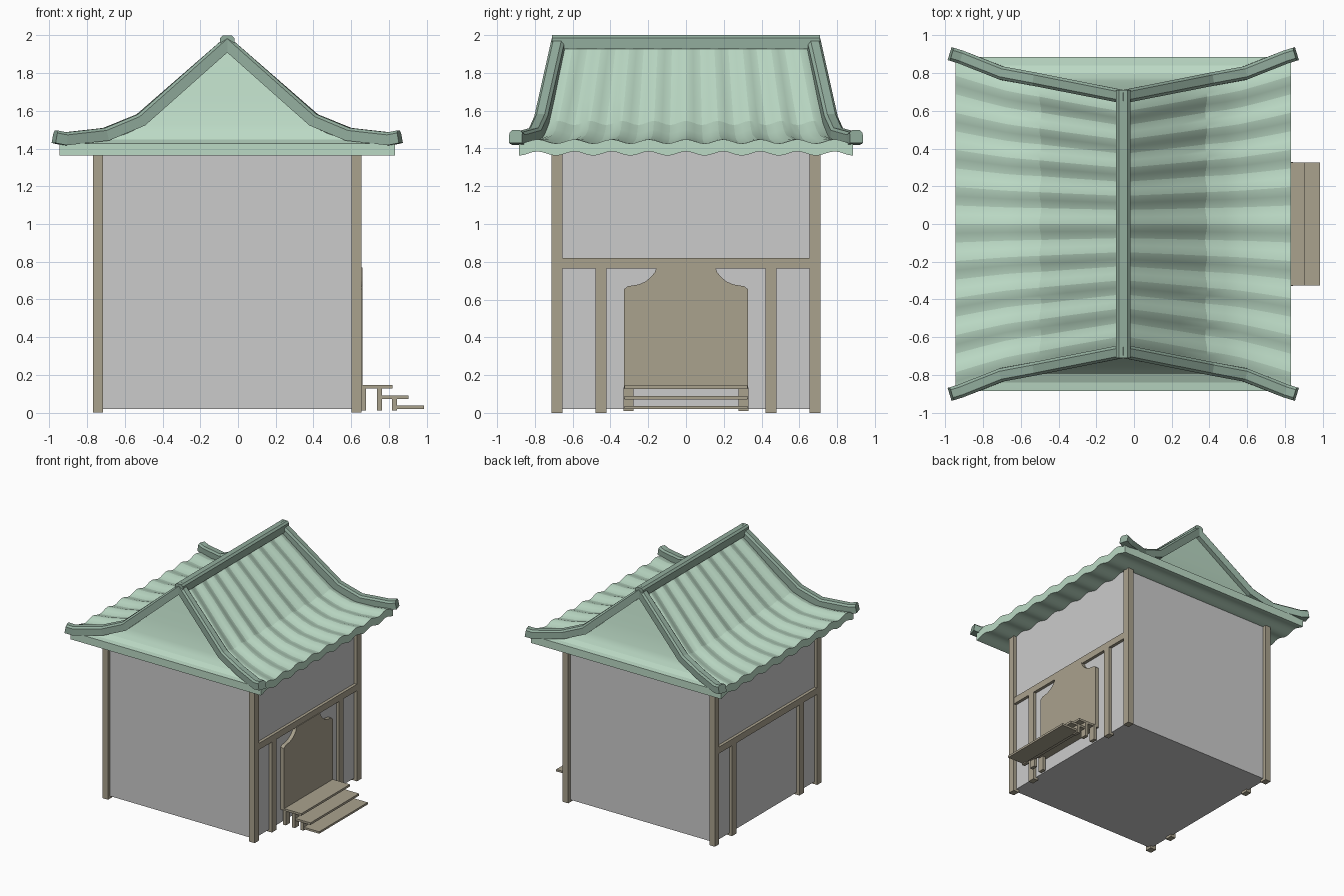
import bpy, bmesh, math
from mathutils import Vector

if "Cube" in bpy.data.objects:
    bpy.data.objects.remove(bpy.data.objects["Cube"])

CX = -0.057  # house centre line


def material(name, rgb):
    m = bpy.data.materials.new(name)
    m.diffuse_color = (*rgb, 1)
    m.use_nodes = True
    m.node_tree.nodes["Principled BSDF"].inputs["Base Color"].default_value = m.diffuse_color
    return m


TILE = material("green_tile", (0.50, 0.70, 0.56))
TRIM = material("dark_green", (0.29, 0.42, 0.34))
WOOD = material("wood", (0.40, 0.36, 0.27))


def finish(name, bm, mat=None):
    bmesh.ops.recalc_face_normals(bm, faces=bm.faces)
    me = bpy.data.meshes.new(name)
    bm.to_mesh(me)
    bm.free()
    ob = bpy.data.objects.new(name, me)
    bpy.context.collection.objects.link(ob)
    if mat:
        me.materials.append(mat)
    return ob


def box(name, x, y, z, mat=None):
    bm = bmesh.new()
    bmesh.ops.create_cube(bm, size=1)
    for v in bm.verts:
        v.co = [(a + b) / 2 + c * (b - a) for (a, b), c in zip((x, y, z), v.co)]
    return finish(name, bm, mat)


def sweep(name, path, w, h, mat):
    # chamfered section carried along a path with mitred joints
    section = [(-.5, -.5), (.5, -.5), (.5, .3), (.3, .5), (-.3, .5), (-.5, .3)]
    pts = [Vector(p) for p in path]
    bm = bmesh.new()
    rings = []
    for i, p in enumerate(pts):
        a = (p - pts[i - 1]).normalized() if i else None
        b = (pts[i + 1] - p).normalized() if i + 1 < len(pts) else None
        a, b = a or b, b or a
        t = (a + b).normalized()
        side = t.cross(Vector((0, 0, 1))).normalized()
        up = side.cross(t).normalized() / t.dot(a)
        rings.append([bm.verts.new(p + side * u * w + up * v * h) for u, v in section])
    for r, s in zip(rings, rings[1:]):
        for k in range(6):
            bm.faces.new((r[k - 1], r[k], s[k], s[k - 1]))
    bm.faces.new(rings[0])
    bm.faces.new(rings[-1])
    return finish(name, bm, mat)


# Walls
box("walls", (CX - .685, CX + .685), (-.685, .685), (.02, 1.40))

# Corner posts, cross beams and studs on both the door side and the far side
for s, side in ((1, "right"), (-1, "left")):
    def span(a, b):
        return tuple(sorted((CX + s * a, CX + s * b)))
    for t, end in ((-1, "front"), (1, "back")):
        def ys(a, b):
            return tuple(sorted((t * a, t * b)))
        box(f"{side}_{end}_post", span(.66, .712), ys(.655, .713), (0, 1.39), WOOD)
        box(f"{side}_{end}_stud", span(.665, .71), ys(.42, .48), (0, .77), WOOD)
    box(f"{side}_beam", span(.665, .71), (-.66, .66), (.765, .82), WOOD)

# Door panel with stepped, curved shoulders
half = [(.327, .13), (.327, .655), (.31, .67), (.25, .68), (.215, .695),
        (.185, .72), (.165, .745), (.157, .77)]
bm = bmesh.new()
face = bm.faces.new([bm.verts.new((.625, y, z)) for y, z in
                     half + [(-y, z) for y, z in reversed(half)]])
ext = bmesh.ops.extrude_face_region(bm, geom=[face], use_keep_orig=True)
for v in ext["geom"]:
    if isinstance(v, bmesh.types.BMVert):
        v.co.x = .659
finish("door", bm, WOOD)

# Steps: treads and their legs
for i, (x0, x1, z0, z1) in enumerate([(.66, .82, .127, .145),
                                      (.755, .905, .072, .09), (.835, .987, .02, .037)]):
    box(f"step_tread_{i + 1}", (x0, x1), (-.325, .325), (z0, z1), WOOD)
for i, (x, top) in enumerate([(.665, .135), (.75, .13), (.83, .075)]):
    for t in (-1, 1):
        y = sorted((t * .278, t * .33))
        box(f"step_leg_{i + 1}", (x - .014, x + .014), y, (.01, top), WOOD)

# Roof: concave wavy slopes, eave skirt, leaning gables, flat underside
rows = [(0, .67, 1.945), (.15, .70, 1.805), (.30, .73, 1.66), (.44, .76, 1.535),
        (.54, .777, 1.488), (.62, .795, 1.46), (.76, .84, 1.44),
        (.89, .885, 1.437), (.89, .885, 1.373)]
N, WAVES = 72, 9
bm = bmesh.new()
slopes = []
for s in (-1, 1):
    grid = []
    for i, (d, yw, z) in enumerate(rows):
        if i == 0 and s == 1:
            grid.append(slopes[0][0])
            continue
        grid.append([])
        for k in range(N + 1):
            u = k / N - .5
            wave = .011 * math.cos(2 * math.pi * WAVES * u)
            lean = .5 if 0 < d < .5 else 0
            grid[-1].append(bm.verts.new((CX + s * (d + lean * wave), 2 * u * yw, z + wave)))
    for r, q in zip(grid, grid[1:]):
        for k in range(N):
            bm.faces.new((r[k], r[k + 1], q[k + 1], q[k]))
    slopes.append(grid)
L, R = slopes
for k in (0, N):
    bm.faces.new((L[0][k], L[1][k], R[1][k]))
    for i in range(1, len(rows) - 1):
        bm.faces.new((L[i][k], L[i + 1][k], R[i + 1][k], R[i][k]))
for k in range(N):
    bm.faces.new((L[-1][k], L[-1][k + 1], R[-1][k + 1], R[-1][k]))
roof = finish("roof", bm, TILE)
bpy.context.view_layer.objects.active = roof
roof.select_set(True)
bpy.ops.object.shade_smooth_by_angle(angle=math.radians(15))

# Ridge cap and the upturned gable trims
sweep("ridge_cap", [(CX, -.71, 1.963), (CX, .71, 1.963)], .075, .074, TRIM)
arm = [(.46, .766, 1.552), (.645, .80, 1.476), (.86, .885, 1.452), (.915, .902, 1.463)]
for t, end in ((-1, "front"), (1, "back")):
    path = ([(CX - d, t * y, z) for d, y, z in reversed(arm)] + [(CX, t * .675, 1.955)]
            + [(CX + d, t * y, z) for d, y, z in arm])
    sweep(f"{end}_gable_trim", path, .072, .068, TRIM)
